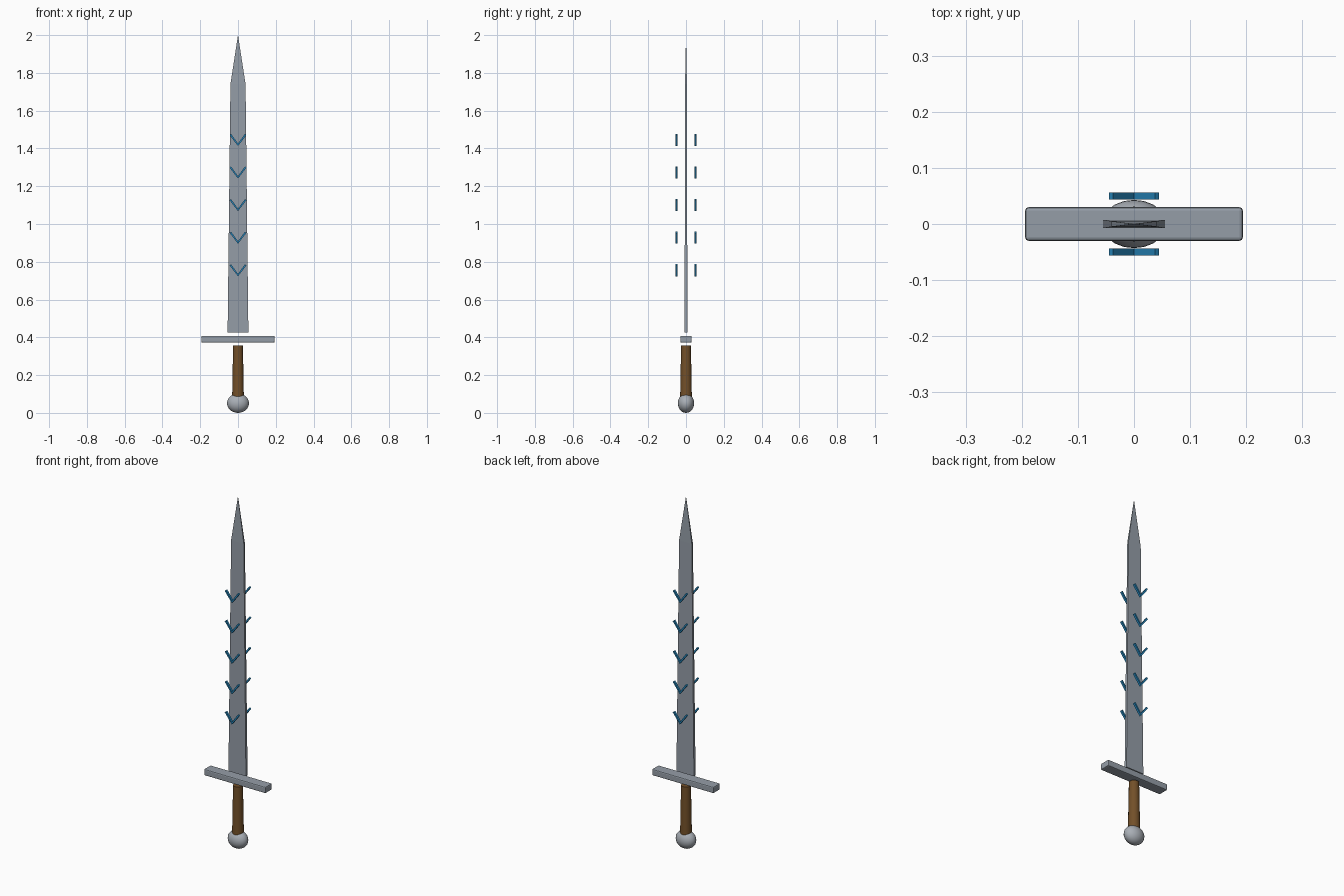
import bpy, bmesh, math
from mathutils import Matrix, Vector

if "Cube" in bpy.data.objects:
    bpy.data.objects.remove(bpy.data.objects["Cube"])


def mat(name, rgb):
    m = bpy.data.materials.new(name)
    m.diffuse_color = (*rgb, 1)
    m.use_nodes = True
    m.node_tree.nodes["Principled BSDF"].inputs["Base Color"].default_value = m.diffuse_color
    return m


STEEL = mat("steel grey", (0.30, 0.34, 0.39))
SILVER = mat("pale silver", (0.40, 0.43, 0.47))
WOOD = mat("brown leather", (0.17, 0.08, 0.022))
BLUE = mat("rune blue", (0.02, 0.24, 0.50))


def finish(bm, name, material, smooth=None):
    bmesh.ops.recalc_face_normals(bm, faces=bm.faces)
    me = bpy.data.meshes.new(name)
    bm.to_mesh(me)
    bm.free()
    ob = bpy.data.objects.new(name, me)
    bpy.context.collection.objects.link(ob)
    me.materials.append(material)
    if smooth:
        bpy.ops.object.select_all(action='DESELECT')
        bpy.context.view_layer.objects.active = ob
        ob.select_set(True)
        bpy.ops.object.shade_smooth_by_angle(angle=math.radians(smooth))
    return ob


# Blade: tapering rectangular section drawn to a point
bm = bmesh.new()
rings = []
for z, w, t in ((0.425, 0.055, 0.0075), (1.74, 0.04, 0.005)):
    rings.append([bm.verts.new((sx * w, sy * t, z))
                  for sx, sy in ((-1, -1), (1, -1), (1, 1), (-1, 1))])
tip = bm.verts.new((0, 0, 2.0))
bm.faces.new(rings[0])
for i in range(4):
    j = (i + 1) % 4
    bm.faces.new((rings[0][i], rings[0][j], rings[1][j], rings[1][i]))
    bm.faces.new((rings[1][i], rings[1][j], tip))
finish(bm, "blade", STEEL)

# Crossguard with softened edges
bm = bmesh.new()
bmesh.ops.create_cube(bm, size=1, matrix=Matrix.Translation((0, 0, 0.39))
                      @ Matrix.Diagonal((0.388, 0.06, 0.036, 1)))
bmesh.ops.bevel(bm, geom=bm.edges[:], offset=0.006, segments=2, profile=0.5, affect='EDGES')
finish(bm, "crossguard", STEEL)

# Grip, slightly narrower at the top
bm = bmesh.new()
bmesh.ops.create_cone(bm, cap_ends=True, segments=16, radius1=0.031, radius2=0.026,
                      depth=0.278, matrix=Matrix.Translation((0, 0, 0.219)))
finish(bm, "grip", WOOD, 30)

# Pommel: flattened ball
bm = bmesh.new()
bmesh.ops.create_uvsphere(bm, u_segments=20, v_segments=14, radius=1,
                          matrix=Matrix.Translation((0, 0, 0.051))
                          @ Matrix.Diagonal((0.058, 0.043, 0.051, 1)))
finish(bm, "pommel", SILVER, 40)

# Five floating chevrons on each side of the blade, two bars each
for side, label in ((-1, "front"), (1, "back")):
    for k in range(5):
        z = 0.723 + 0.1725 * k
        bm = bmesh.new()
        for s in (-1, 1):
            prof = [(0, z), (s * 0.0445, z + 0.058), (s * 0.037, z + 0.064), (0, z + 0.013)]
            vs = [bm.verts.new((x, side * 0.05 - 0.006, h)) for x, h in prof]
            f = bm.faces.new(vs)
            ext = bmesh.ops.extrude_face_region(bm, geom=[f], use_keep_orig=True)
            bmesh.ops.translate(bm, vec=Vector((0, 0.012, 0)),
                                verts=[v for v in ext["geom"] if isinstance(v, bmesh.types.BMVert)])
        finish(bm, f"{label}_chevron_{k + 1}", BLUE)
